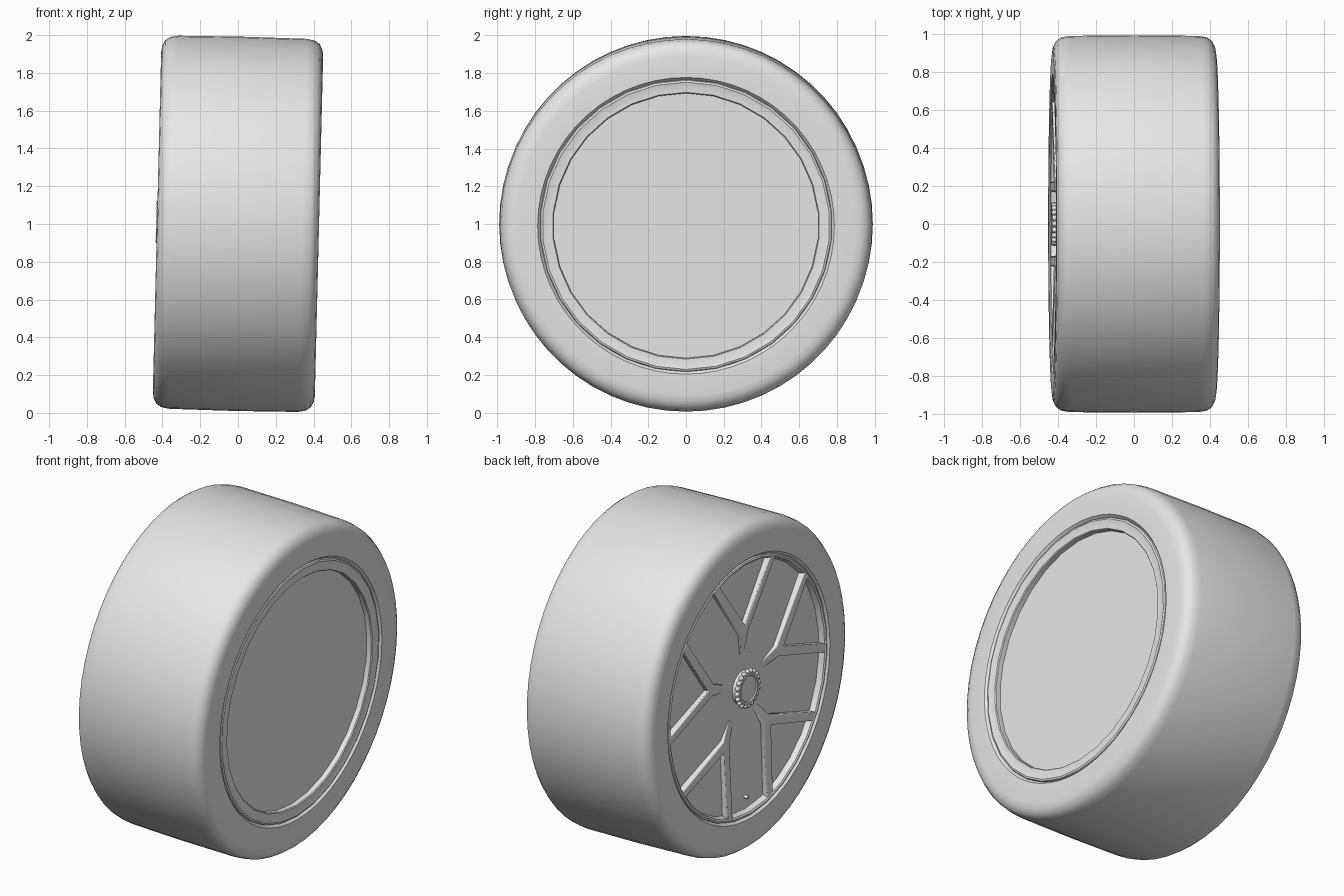
import bpy, bmesh
from math import sin, cos, tau, hypot, radians
from mathutils import Matrix, Vector

if "Cube" in bpy.data.objects:
    bpy.data.objects.remove(bpy.data.objects["Cube"])

grey = bpy.data.materials.new("light_grey")
grey.use_nodes = True
grey.diffuse_color = (0.8, 0.8, 0.8, 1)
grey.node_tree.nodes["Principled BSDF"].inputs["Base Color"].default_value = (0.8, 0.8, 0.8, 1)

# The whole wheel leans slightly about its centre
LEAN = Matrix.Translation((0, 0, 1.001)) @ Matrix.Rotation(radians(1.4), 4, "Y")
PANEL = -0.385  # depth of the recessed panel behind the spokes


def finish(name, bm, bevel=0):
    bmesh.ops.remove_doubles(bm, verts=bm.verts, dist=1e-5)
    bmesh.ops.recalc_face_normals(bm, faces=bm.faces)
    mesh = bpy.data.meshes.new(name)
    bm.to_mesh(mesh)
    bm.free()
    ob = bpy.data.objects.new(name, mesh)
    bpy.context.collection.objects.link(ob)
    mesh.materials.append(grey)
    ob.matrix_world = LEAN
    bpy.ops.object.select_all(action="DESELECT")
    ob.select_set(True)
    bpy.context.view_layer.objects.active = ob
    bpy.ops.object.shade_smooth_by_angle(angle=radians(32))
    if bevel:
        mod = ob.modifiers.new("soft_edges", "BEVEL")
        mod.width, mod.segments = bevel, 2
    return ob


def lathe(name, profile, sides):
    """Spin (x, radius) points around the wheel axis."""
    bm = bmesh.new()
    rings = [[bm.verts.new((x, r * sin(tau * i / sides), r * cos(tau * i / sides)))
              for i in range(sides)] for x, r in profile]
    for a, b in zip(rings, rings[1:]):
        for i in range(sides):
            j = (i + 1) % sides
            bm.faces.new((a[i], a[j], b[j], b[i]))
    return finish(name, bm)


# Tyre: flat sidewalls, rounded shoulders, almost flat tread
half = [(0.405, 0.768), (0.428, 0.787), (0.429, 0.90), (0.424, 0.933),
        (0.409, 0.962), (0.383, 0.98), (0.34, 0.988)]
lathe("tyre", half + [(0, 0.991)] + [(-x, r) for x, r in reversed(half)], 60)

# Rim with a recessed panel on each side
lathe("rim", [(PANEL, 0), (PANEL, 0.742), (-0.418, 0.752), (-0.424, 0.762), (-0.42, 0.772),
              (-0.4, 0.78), (0.4, 0.78), (0.42, 0.772), (0.424, 0.762), (0.42, 0.75),
              (0.42, 0.708), (0.415, 0.703), (0.385, 0.703), (0.385, 0)], 30)

# Five forked spokes that sink into the panel towards the hub
outline = [(-0.022, 0.2), (0.022, 0.2), (0.035, 0.33), (0.298, 0.7),
           (0.25, 0.72), (0, 0.385), (-0.25, 0.72), (-0.298, 0.7), (-0.035, 0.33)]
tops = [(0, 1, 2, 5, 8), (2, 3, 4, 5), (5, 6, 7, 8)]
for n in range(5):
    bm = bmesh.new()
    verts = []
    for t, d in outline:
        height = 0.036 * min(1, (hypot(t, d) - 0.2) / 0.22)
        verts.append(bm.verts.new((PANEL - height, t, d)))
    faces = [bm.faces.new([verts[i] for i in f]) for f in tops]
    # Close the spoke with side walls and a base just below the panel
    grown = bmesh.ops.extrude_face_region(bm, geom=faces, use_keep_orig=True)["geom"]
    for v in grown:
        if isinstance(v, bmesh.types.BMVert):
            v.co.x = PANEL + 0.012
    bmesh.ops.rotate(bm, verts=bm.verts, matrix=Matrix.Rotation(tau * n / 5, 3, "X"))
    finish(f"spoke_{n + 1}", bm, 0.006)

# Hub cap with a ring of beads
lathe("hub_cap", [(PANEL + 0.01, 0.1), (-0.425, 0.1), (-0.432, 0.092),
                  (-0.432, 0.08), (-0.426, 0.074), (-0.426, 0)], 36)
bm = bmesh.new()
for i in range(20):
    a = tau * i / 20
    spot = Vector((-0.42, 0.102 * sin(a), 0.102 * cos(a)))
    bmesh.ops.create_uvsphere(bm, u_segments=10, v_segments=6, radius=0.015,
                              matrix=Matrix.Translation(spot))
finish("hub_beads", bm)

# Valve stem near the bottom of the rim
bm = bmesh.new()
bmesh.ops.create_cone(bm, cap_ends=True, segments=12, radius1=0.012, radius2=0.009, depth=0.03,
                      matrix=Matrix.Translation((PANEL - 0.008, 0, -0.67))
                      @ Matrix.Rotation(radians(-90), 4, "Y"))
finish("valve", bm)
